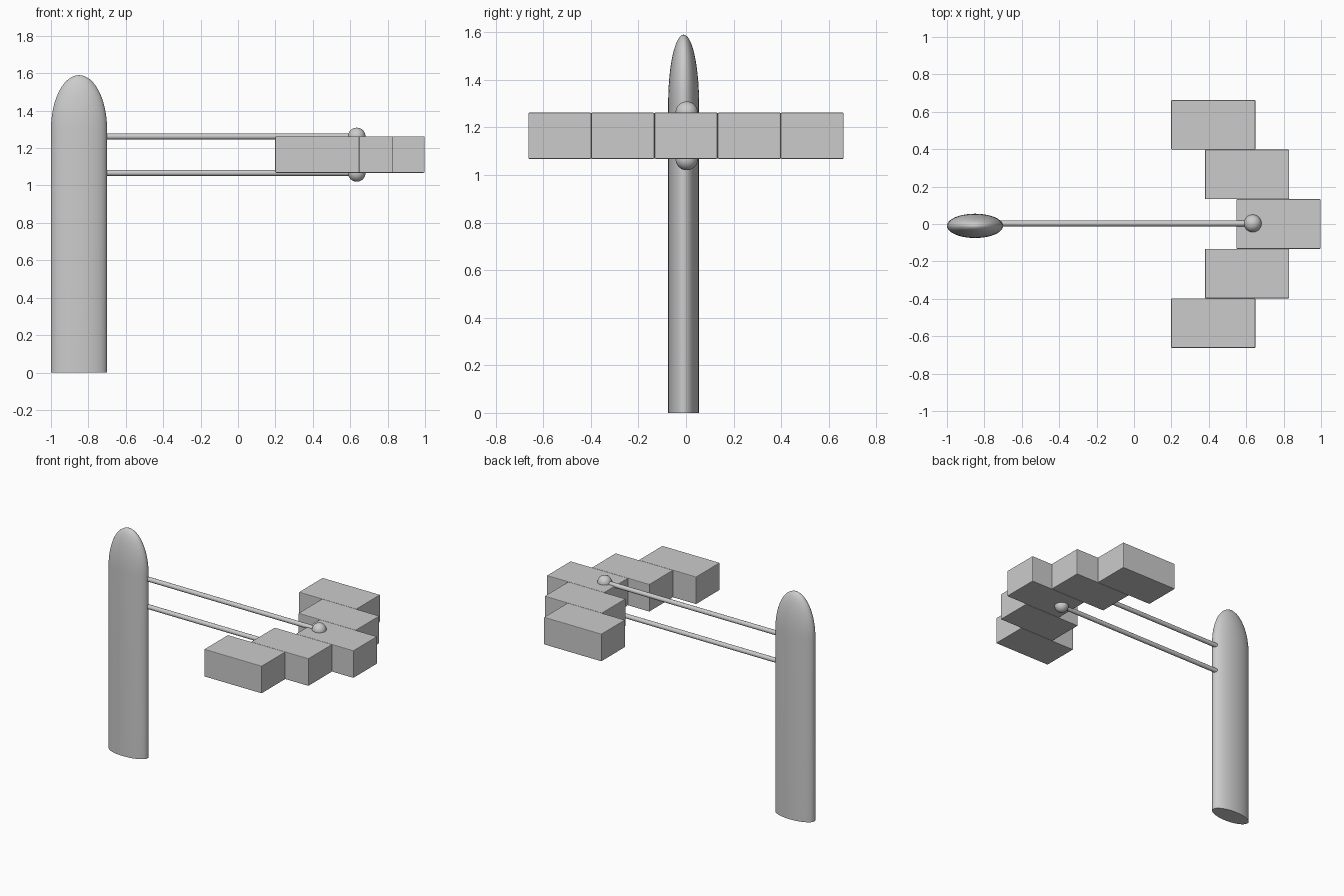
import bpy, bmesh, math

if "Cube" in bpy.data.objects:
    bpy.data.objects.remove(bpy.data.objects["Cube"])


def smooth(obj, angle=40):
    bpy.ops.object.select_all(action='DESELECT')
    obj.select_set(True)
    bpy.context.view_layer.objects.active = obj
    bpy.ops.object.shade_smooth_by_angle(angle=math.radians(angle))


def make_pole():
    # Oval column: straight shaft, then an elliptical dome
    cx, cy, rx, ry = -0.85, -0.01, 0.15, 0.065
    base, top, sides, steps = 1.30, 1.59, 40, 12
    levels = [(0.0, 1.0)]
    for i in range(steps):
        a = i / steps * math.pi / 2
        levels.append((base + (top - base) * math.sin(a), math.cos(a)))
    bm = bmesh.new()
    rings = []
    for z, s in levels:
        rings.append([bm.verts.new((cx + rx * s * math.cos(t), cy + ry * s * math.sin(t), z))
                      for t in (2 * math.pi * k / sides for k in range(sides))])
    for lo, hi in zip(rings, rings[1:]):
        for k in range(sides):
            n = (k + 1) % sides
            bm.faces.new((lo[k], lo[n], hi[n], hi[k]))
    tip = bm.verts.new((cx, cy, top))
    for k in range(sides):
        bm.faces.new((rings[-1][k], rings[-1][(k + 1) % sides], tip))
    bm.faces.new(rings[0][::-1])
    mesh = bpy.data.meshes.new("pole")
    bm.to_mesh(mesh)
    bm.free()
    obj = bpy.data.objects.new("pole", mesh)
    bpy.context.collection.objects.link(obj)
    smooth(obj)


def make_block(name, x0, y):
    # Lamp block with slightly softened edges
    bpy.ops.mesh.primitive_cube_add(size=1, location=(x0 + 0.225, y, 1.165))
    obj = bpy.context.object
    obj.name = name
    obj.scale = (0.45, 0.265, 0.194)
    bpy.ops.object.transform_apply(location=False, rotation=False, scale=True)
    bevel = obj.modifiers.new("soft_edges", 'BEVEL')
    bevel.width = 0.004
    bevel.segments = 2


make_pole()

# Two horizontal arms, each ending in a ball at the middle block
for label, z in (("upper", 1.262), ("lower", 1.067)):
    x0, x1 = -0.715, 0.635
    bpy.ops.mesh.primitive_cylinder_add(vertices=20, radius=0.016, depth=x1 - x0,
                                        location=((x0 + x1) / 2, 0.003, z),
                                        rotation=(0, math.pi / 2, 0))
    bpy.context.object.name = label + "_arm"
    smooth(bpy.context.object)
    bpy.ops.mesh.primitive_uv_sphere_add(segments=32, ring_count=16, radius=0.047,
                                         location=(x1, 0.003, z))
    bpy.context.object.name = label + "_ball"
    smooth(bpy.context.object)

# Stepped V of five blocks, mirrored about the middle one
for i, x0 in enumerate((0.547, 0.38, 0.199)):
    for side in ((0,) if i == 0 else (-1, 1)):
        name = {0: "middle_block", -1: f"front_block_{i}", 1: f"back_block_{i}"}[side]
        make_block(name, x0, side * i * 0.265)
